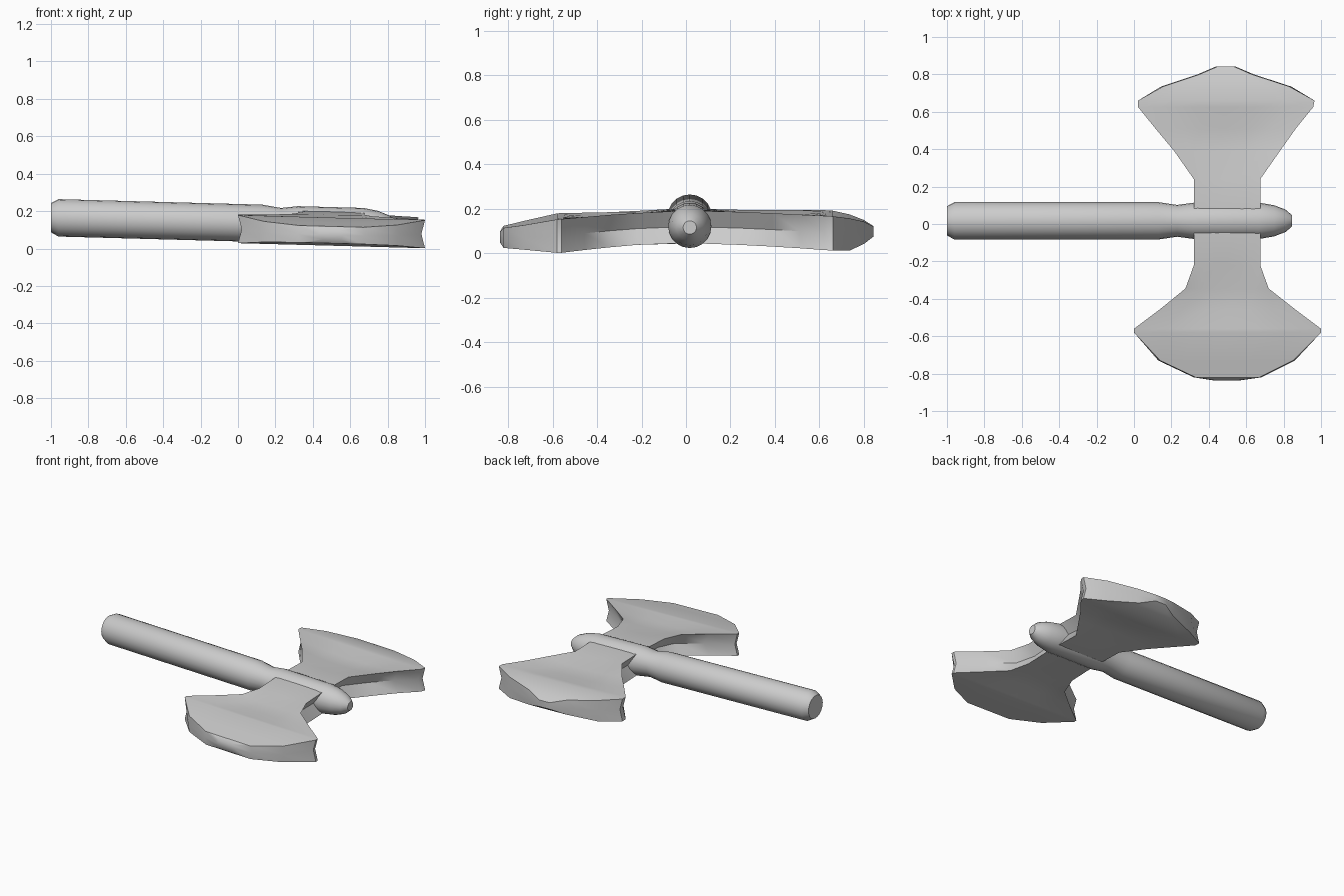
import bpy, bmesh, math

TILT = -0.027   # the whole axe leans down slightly towards +x


def skin(name, rings, angle):
    """Loft closed rings into a capped, smoothly shaded solid."""
    bm = bmesh.new()
    loops = [[bm.verts.new(p) for p in ring] for ring in rings]
    n = len(loops[0])
    for a, b in zip(loops, loops[1:]):
        for i in range(n):
            j = (i + 1) % n
            bm.faces.new((a[i], a[j], b[j], b[i]))
    bm.faces.new(loops[0])
    bm.faces.new(loops[-1])
    bmesh.ops.recalc_face_normals(bm, faces=bm.faces)
    mesh = bpy.data.meshes.new(name)
    bm.to_mesh(mesh)
    bm.free()
    obj = bpy.data.objects.new(name, mesh)
    bpy.context.collection.objects.link(obj)
    bpy.ops.object.select_all(action='DESELECT')
    obj.select_set(True)
    bpy.context.view_layer.objects.active = obj
    bpy.ops.object.shade_smooth_by_angle(angle=math.radians(angle))
    return obj


# Handle: round profile (x, radius) along the tilted axis
profile = [(-1.0, 0.078), (-0.96, 0.1), (0.13, 0.1), (0.23, 0.085), (0.32, 0.097),
           (0.67, 0.097), (0.75, 0.083), (0.81, 0.06), (0.845, 0.03)]


def circle(x, r, sides=20):
    return [(x, 0.017 + r * math.cos(2 * math.pi * i / sides),
             0.138 + TILT * x + r * math.sin(2 * math.pi * i / sides))
            for i in range(sides)]


skin("handle", [circle(x, r) for x, r in profile], 40)

# Double blade: stations along y with
# (y, left x, right x, top z, bottom z, dish depth, side groove depth)
stations = [
    (-0.837, 0.44, 0.55, 0.095, 0.050, 0.000, -0.01),
    (-0.820, 0.33, 0.67, 0.118, 0.028, 0.000, -0.01),
    (-0.730, 0.14, 0.85, 0.135, 0.025, 0.000, -0.01),
    (-0.580, 0.00, 1.00, 0.165, 0.015, 0.000, 0.02),
    (-0.560, 0.00, 1.00, 0.167, 0.015, 0.002, 0.02),
    (-0.455, 0.14, 0.86, 0.172, 0.024, 0.018, 0.04),
    (-0.345, 0.275, 0.72, 0.178, 0.032, 0.018, 0.05),
    (-0.220, 0.32, 0.675, 0.185, 0.042, 0.006, 0.05),
    (0.000, 0.32, 0.675, 0.196, 0.050, -0.005, 0.04),
    (0.240, 0.32, 0.675, 0.190, 0.042, 0.006, 0.05),
    (0.390, 0.215, 0.78, 0.187, 0.037, 0.025, 0.05),
    (0.510, 0.115, 0.865, 0.183, 0.032, 0.026, 0.04),
    (0.625, 0.022, 0.958, 0.180, 0.026, 0.002, 0.02),
    (0.660, 0.022, 0.965, 0.178, 0.024, 0.000, 0.02),
    (0.735, 0.155, 0.83, 0.165, 0.020, 0.000, -0.01),
    (0.800, 0.350, 0.63, 0.145, 0.045, 0.000, -0.01),
    (0.843, 0.450, 0.53, 0.120, 0.075, 0.000, -0.01),
]


def section(y, x0, x1, top, bottom, dish, groove):
    steps = [i / 6 for i in range(7)]
    mid = (top + bottom) / 2

    def point(x, z):
        return (x, y, z + TILT * (x - 0.5))

    def dip(t):
        return dish * math.sin(math.pi * t) ** 0.6 if 0 < t < 1 else 0

    ring = [point(x0 + (x1 - x0) * t, top - dip(t)) for t in steps]
    ring.append(point(x1 - groove, mid))
    ring += [point(x0 + (x1 - x0) * t, bottom + dip(t)) for t in reversed(steps)]
    ring.append(point(x0 + groove, mid))
    return ring


skin("double_blade", [section(*s) for s in stations], 40)
